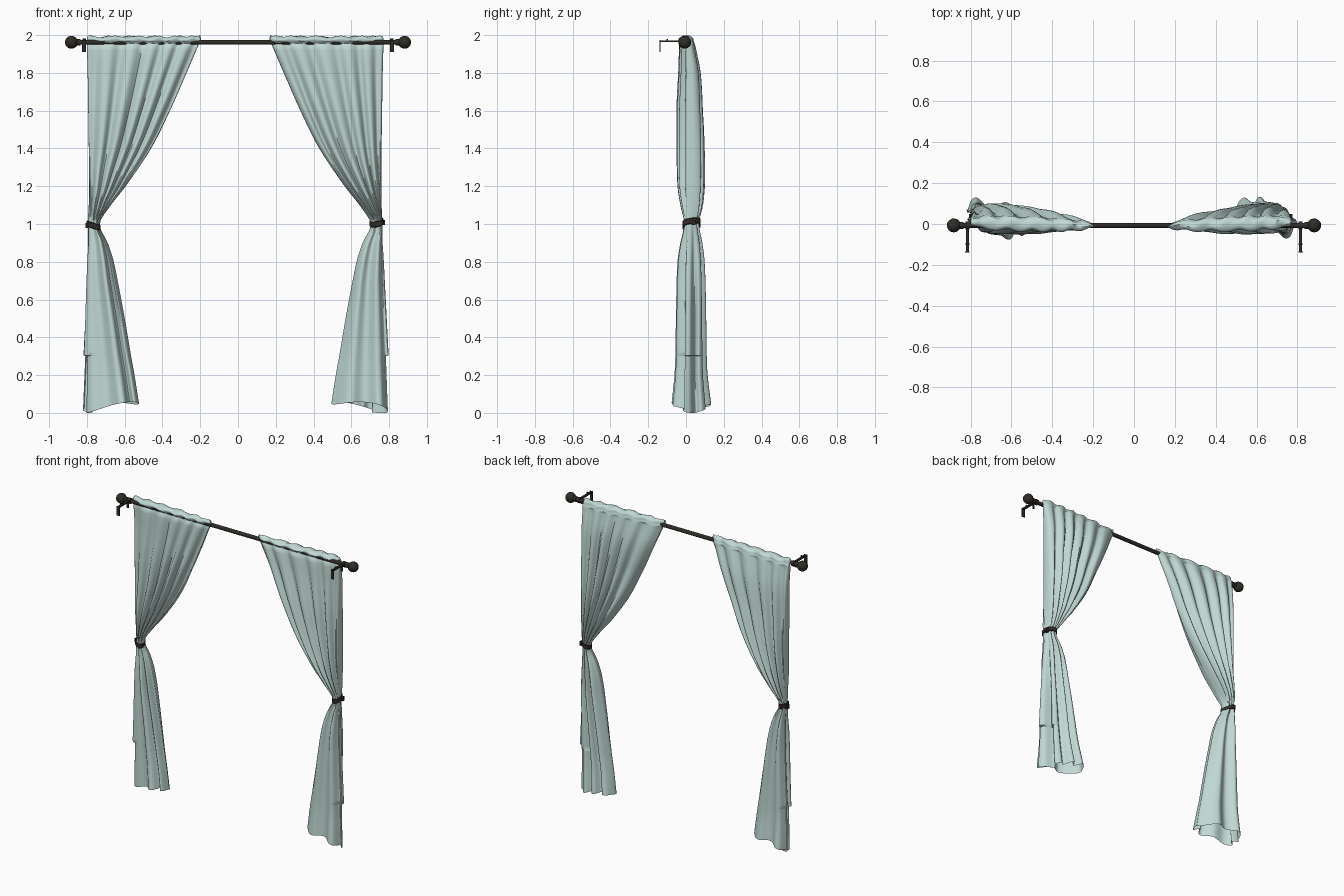
import bpy, bmesh, math
from mathutils import Matrix

cube = bpy.data.objects.get("Cube")
if cube:
    bpy.data.objects.remove(cube, do_unlink=True)


def make_material(name, color):
    mat = bpy.data.materials.new(name)
    mat.use_nodes = True
    mat.diffuse_color = color
    mat.node_tree.nodes["Principled BSDF"].inputs["Base Color"].default_value = color
    return mat


FABRIC = make_material("pale_teal_fabric", (0.53, 0.69, 0.66, 1))
METAL = make_material("dark_bronze", (0.03, 0.026, 0.021, 1))
ROD_Y, ROD_Z = -.007, 1.962


def finish(bm, name, mat, angle=50):
    bmesh.ops.recalc_face_normals(bm, faces=bm.faces)
    mesh = bpy.data.meshes.new(name)
    bm.to_mesh(mesh)
    bm.free()
    mesh.materials.append(mat)
    obj = bpy.data.objects.new(name, mesh)
    bpy.context.collection.objects.link(obj)
    bpy.ops.object.select_all(action="DESELECT")
    obj.select_set(True)
    bpy.context.view_layer.objects.active = obj
    bpy.ops.object.shade_smooth_by_angle(angle=math.radians(angle))
    return obj


def loft(bm, rings, closed=False):
    """Bridge successive vertex rings; closed also joins last to first."""
    rows = [[bm.verts.new(p) for p in ring] for ring in rings]
    pairs = list(zip(rows, rows[1:]))
    if closed:
        pairs.append((rows[-1], rows[0]))
    for low, high in pairs:
        for i in range(len(low)):
            j = (i + 1) % len(low)
            bm.faces.new((low[i], low[j], high[j], high[i]))
    return rows


def add_box(bm, center, size):
    bmesh.ops.create_cube(bm, size=1, matrix=Matrix.Translation(center) @ Matrix.Diagonal((*size, 1)))


def add_rod(bm, x0, x1, radius):
    turn = Matrix.Translation(((x0 + x1) / 2, ROD_Y, ROD_Z)) @ Matrix.Rotation(math.pi / 2, 4, "Y")
    bmesh.ops.create_cone(bm, cap_ends=True, segments=16, radius1=radius, radius2=radius,
                          depth=abs(x1 - x0), matrix=turn)


# Curtain outline: height, inner x, outer x, front y, back y
OUTLINE = [
    (0, .54, .808, -.076, .135), (.2, .562, .805, -.06, .115), (.4, .59, .802, -.055, .11),
    (.6, .622, .8, -.052, .107), (.8, .66, .797, -.045, .1), (.9, .692, .793, -.03, .088),
    (1, .735, .792, -.01, .07), (1.1, .675, .788, -.03, .09), (1.2, .595, .788, -.045, .1),
    (1.4, .46, .79, -.047, .105), (1.6, .36, .793, -.045, .1), (1.8, .272, .796, -.035, .088),
    (1.94, .212, .8, -.028, .06), (1.955, .205, .8, -.017, .055), (1.968, .2, .8, -.03, .05),
    (1.98, .197, .8, -.032, .048), (1.993, .2, .795, -.008, .026),
]


def outline_at(z):
    """Smooth interpolation through the outline rows."""
    k = max(i for i in range(len(OUTLINE) - 1) if OUTLINE[i][0] <= z or i == 0)
    a, b = OUTLINE[k], OUTLINE[k + 1]
    before, after = OUTLINE[max(k - 1, 0)], OUTLINE[min(k + 2, len(OUTLINE) - 1)]
    span = b[0] - a[0]
    t = (z - a[0]) / span
    result = []
    for c in range(1, 5):
        m0 = (b[c] - before[c]) / (b[0] - before[0]) * span
        m1 = (after[c] - a[c]) / (after[0] - a[0]) * span
        result.append((2*t**3 - 3*t*t + 1) * a[c] + (t**3 - 2*t*t + t) * m0
                      + (3*t*t - 2*t**3) * b[c] + (t**3 - t*t) * m1)
    return result


def signed_power(v, p):
    return math.copysign(abs(v) ** p, v)


def curtain_ring(z, side, shift, count=160):
    inner, outer, front, back = outline_at(z)
    flare = .018 * max(0, .9 - z) / .6 if z > .301 else 0
    upper = z > 1.03
    pleats = 5.5 if upper else 2.5
    depth = .3 if z > 1.95 else .5
    drop = max(0, 1 - z)
    skew = -side * (.012 * max(0, 1 - abs(z - 1) / .3) + .06 * drop)
    lean = .028 * min(1, max(0, z - 1.2) / .4)
    ring = []
    for i in range(count):
        a = math.tau * i / count
        c = signed_power(math.cos(a), .8 if upper else .95)
        s = signed_power(math.sin(a), .6 if upper else .9)
        u = (1 + c) / 2
        x = inner + (outer - inner) * u + flare * max(0, c) ** 4 + skew * s
        # Tuck running up the outer side below the tie
        x -= .05 * min(1, drop * 2) * max(0, c) * math.exp(-((s - .25) / .18) ** 2)
        # Rounded pleats, unevenly spaced
        phase = math.pi * pleats * u + .8 * math.sin(5 * u + (2 if s > 0 else 0) + side)
        crease = abs(math.cos(phase)) ** 3
        half = (back - front) / 2
        y = (front + back) / 2 + half * s * (1 - depth * crease)
        # Inner edge lies forward near the rod
        y -= lean * (1 - u) * (1 if s > 0 else .4)
        # Uneven hem and ruffled heading
        hem = (.045 * (1 - u) + .03 * s * s) * max(0, 1 - z / .3)
        ruffle = .005 * math.sin(phase * 2) if z > 1.97 else 0
        ring.append((side * (x + shift), y, z + hem + ruffle))
    return ring


def make_curtain(name, side, shift):
    heights = [i * .03 for i in range(65)] + [.301, .304]
    heights += [1.94, 1.948, 1.955, 1.962, 1.968, 1.974, 1.98, 1.987, 1.992]
    bm = bmesh.new()
    rows = loft(bm, [curtain_ring(z, side, shift) for z in sorted(heights)])
    # Close the heading front to back
    top = rows[-1]
    n = len(top)
    for i in range(n // 2):
        quad = [top[i], top[i + 1], top[(n - i - 1) % n], top[(n - i) % n]]
        face = list(dict.fromkeys(quad))
        if len(face) > 2:
            bm.faces.new(face)
    return finish(bm, name, FABRIC, 60)


def make_tieback(name, side, shift, z):
    bm = bmesh.new()
    rings = []
    for i in range(32):
        a = math.tau * i / 32
        c, s = math.cos(a), math.sin(a)
        ring = []
        for dr, dz in ((0, -.016), (.005, -.012), (.005, .012), (0, .016)):
            ring.append((side * (shift + .764 + (.03 + dr) * c - side * .013 * s),
                         .03 + (.043 + dr) * s, z + dz + .009 * c + .006 * s))
        rings.append(ring)
    loft(bm, rings, closed=True)
    # Small hook tab on the outer side
    add_box(bm, (side * (.797 + shift), .04, z), (.02, .02, .028))
    return finish(bm, name, METAL, 40)


def make_bracket(name, side):
    bm = bmesh.new()
    x = side * .815
    add_box(bm, (x, -.07, 1.968), (.016, .135, .009))
    add_box(bm, (x, -.137, 1.942), (.022, .006, .064))
    add_box(bm, (x, -.035, 1.947), (.014, .006, .044))
    add_box(bm, (x, -.1, 1.972), (.018, .008, .016))
    add_rod(bm, x - .009, x + .009, .019)
    return finish(bm, name, METAL, 35)


def make_finial(name, side):
    bm = bmesh.new()
    bmesh.ops.create_uvsphere(bm, u_segments=20, v_segments=12, radius=.034,
                              matrix=Matrix.Translation((side * .882, ROD_Y, ROD_Z)))
    add_rod(bm, side * .835, side * .86, .018)
    return finish(bm, name, METAL, 35)


# Curtain rod
bm = bmesh.new()
add_rod(bm, -.86, .86, .013)
finish(bm, "curtain_rod", METAL)

# Paired parts
for label, side, shift, tie_height in (("right", -1, 0, .992), ("left", 1, -.03, 1.008)):
    make_curtain(label + "_curtain", side, shift)
    make_tieback(label + "_tieback", side, shift, tie_height)
    make_bracket(label + "_bracket", side)
    make_finial(label + "_finial", side)
